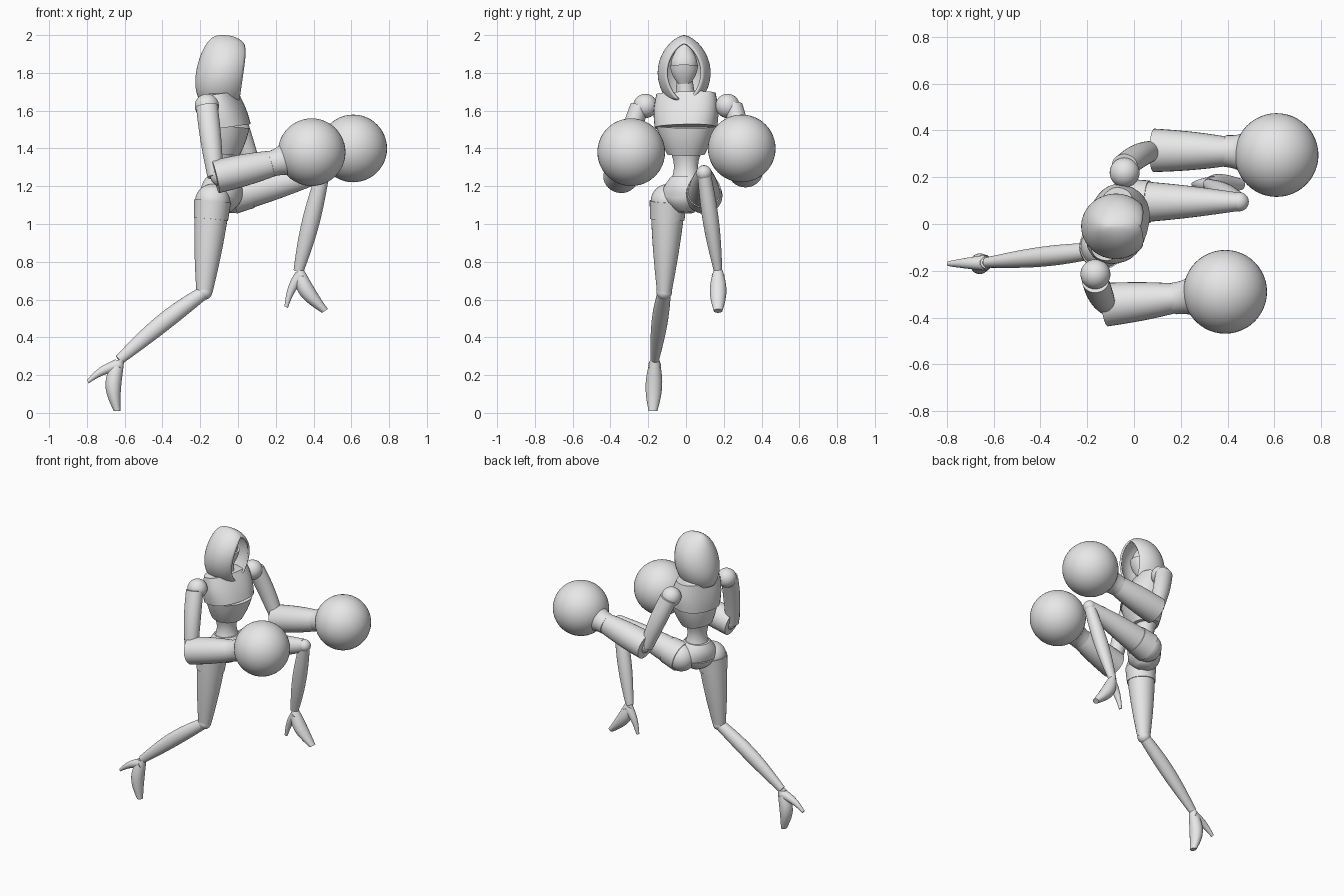
import bpy
import bmesh
from math import sin, cos, pi, radians, sqrt
from mathutils import Vector

cube = bpy.data.objects.get("Cube")
if cube:
    bpy.data.objects.remove(cube)

# One plain material for the whole figure
colour = (0.8, 0.8, 0.8, 1)
grey = bpy.data.materials.new("plain grey")
grey.use_nodes = True
grey.diffuse_color = colour
grey.node_tree.nodes["Principled BSDF"].inputs["Base Color"].default_value = colour


def finish(name, bm):
    """Turn a bmesh into a smooth shaded object that keeps its sharp edges."""
    bmesh.ops.recalc_face_normals(bm, faces=bm.faces)
    mesh = bpy.data.meshes.new(name)
    bm.to_mesh(mesh)
    bm.free()
    mesh.materials.append(grey)
    part = bpy.data.objects.new(name, mesh)
    bpy.context.collection.objects.link(part)
    bpy.ops.object.select_all(action='DESELECT')
    part.select_set(True)
    bpy.context.view_layer.objects.active = part
    bpy.ops.object.shade_smooth_by_angle(angle=radians(40))
    return part


def bridge(bm, rings):
    """Join neighbouring rows of vertices with quads."""
    for low, high in zip(rings, rings[1:]):
        for a, b, c, d in zip(low, low[1:], high[1:], high):
            bm.faces.new((a, b, c, d))


def mix(a, b, t):
    return a + (b - a) * t


def rounded_power(value, power):
    return abs(value) ** power * (1 if value >= 0 else -1)


def loft(name, start, end, radii, swell=0, depth=(1, 1), bow=(0, 0, 0),
         yaw=0, square=1, steps=12, sides=32):
    """Tapered, swelling tube from start to end, optionally bowed, turned or squared."""
    start, end, bow = Vector(start), Vector(end), Vector(bow)
    axis = (end - start).normalized()
    side = Vector((-sin(radians(yaw)), cos(radians(yaw)), 0))
    side = (side - axis * side.dot(axis)).normalized()
    other = side.cross(axis)
    bm = bmesh.new()
    rings = []
    for step in range(steps + 1):
        t = step / steps
        arch = sin(pi * t)
        centre = start.lerp(end, t) + bow * arch
        width = mix(*radii, t) + swell * arch
        thick = width * mix(*depth, t)
        ring = []
        for i in range(sides):
            angle = 2 * pi * i / sides
            ring.append(bm.verts.new(centre
                                     + side * width * rounded_power(cos(angle), square)
                                     + other * thick * rounded_power(sin(angle), square)))
        rings.append(ring)
    bridge(bm, [ring + ring[:1] for ring in rings])
    bm.faces.new(rings[0])
    bm.faces.new(rings[-1])
    return finish(name, bm)


def ball(name, centre, radius):
    bm = bmesh.new()
    bmesh.ops.create_uvsphere(bm, u_segments=48, v_segments=24, radius=radius)
    bmesh.ops.translate(bm, verts=bm.verts, vec=centre)
    return finish(name, bm)


# Hood: a tall egg with an arched opening at the front
bm = bmesh.new()
rings = []
levels, columns = 24, 40
for level in range(levels):
    lift = mix(-0.8, pi / 2 - 0.03, level / (levels - 1))
    centre_x = 0.015 * cos(2 * lift - 1.4) - 0.08
    depth = 0.145 * cos(lift) ** 0.8
    width = 0.14 * cos(lift) ** 1.3
    gap = 0.75 * sqrt(max(0, 1 - (lift / 0.9) ** 2))
    row = []
    for column in range(columns + 1):
        angle = mix(gap, 2 * pi - gap, column / columns)
        row.append(bm.verts.new((centre_x + depth * cos(angle), width * sin(angle) - 0.01,
                                 1.8 + 0.2 * sin(lift))))
    rings.append(row)
bridge(bm, rings)
bm.faces.new(rings[-1])
bmesh.ops.remove_doubles(bm, verts=bm.verts, dist=0.0002)
hood = finish("hood", bm)
shell = hood.modifiers.new("thickness", 'SOLIDIFY')
shell.thickness = 0.012
shell.offset = -1

# Face, mask and neck
loft("face", (-0.07, -0.01, 1.75), (-0.08, -0.01, 1.95), (0.03, 0.02), swell=0.045, depth=(0.9, 0.9))
loft("lower_mask", (-0.06, -0.01, 1.74), (-0.065, -0.01, 1.84), (0.03, 0.074),
     swell=0.01, depth=(0.7, 0.9))
loft("neck", (-0.09, 0, 1.64), (-0.08, -0.01, 1.79), (0.055, 0.04))

# Torso: stacked sections that twist towards the hips
loft("shoulder_yoke", (-0.095, 0, 1.68), (-0.095, 0, 1.7), (0.16, 0.09), depth=(0.55, 0.7), yaw=-16)
loft("chest_armour", (-0.07, 0, 1.51), (-0.095, 0, 1.69), (0.165, 0.16),
     swell=0.01, depth=(0.8, 0.52), yaw=-16, square=0.85)
loft("rib_armour", (-0.085, 0, 1.37), (-0.07, 0, 1.52), (0.1, 0.158),
     swell=0.005, depth=(0.9, 0.8), yaw=-16, square=0.9)
loft("abdomen", (-0.085, 0, 1.19), (-0.09, 0, 1.4), (0.1, 0.09), swell=-0.03, depth=(0.9, 0.9), yaw=-22)
loft("upper_pelvis", (-0.085, 0, 1.14), (-0.09, 0, 1.25), (0.145, 0.08),
     swell=0.01, depth=(0.7, 1), yaw=-28)
loft("lower_pelvis", (-0.075, 0, 1.06), (-0.085, 0, 1.14), (0.04, 0.145),
     swell=0.01, depth=(1, 0.7), yaw=-28)

# Arms: shoulder, elbow, wrist and glove centre of each side
arms = {
    "right": ((-0.165, -0.215, 1.625), (-0.12, -0.345, 1.25), (0.2, -0.315, 1.325), (0.39, -0.29, 1.38)),
    "left": ((-0.04, 0.22, 1.625), (0.085, 0.315, 1.28), (0.42, 0.31, 1.355), (0.61, 0.295, 1.4)),
}
for side, joints in arms.items():
    shoulder, elbow, wrist, hand = map(Vector, joints)
    outward = Vector((0, 0.03 if side == "left" else -0.03, 0))
    ball(side + "_shoulder", shoulder, 0.064)
    loft(side + "_upper_arm", shoulder + outward, elbow, (0.05, 0.042),
         swell=0.005, depth=(1.15, 1), bow=outward / 3)
    ball(side + "_elbow", elbow.lerp(wrist, 0.1), 0.06)
    loft(side + "_forearm", elbow, wrist, (0.093, 0.06), swell=0.005, depth=(0.95, 1.1))
    loft(side + "_glove_cuff", wrist.lerp(hand, -0.15), wrist.lerp(hand, 0.55), (0.068, 0.13), swell=-0.018)
    ball(side + "_glove", hand, 0.179)

# Legs: hip, knee, ankle, toe tip and heel tip of each side, with the bow of the shin
legs = {
    "left": ((-0.03, 0.095, 1.15), (0.45, 0.095, 1.27), (0.32, 0.17, 0.75),
             (0.46, 0.17, 0.54), (0.255, 0.17, 0.56), (0, 0, 0)),
    "right": ((-0.135, -0.095, 1.12), (-0.178, -0.115, 0.64), (-0.63, -0.165, 0.28),
              (-0.64, -0.175, 0.01), (-0.795, -0.17, 0.165), (0.01, 0, 0.02)),
}
for side, joints in legs.items():
    hip, knee, ankle, toe, heel, bow = map(Vector, joints)
    ball(side + "_hip", hip, 0.092)
    loft(side + "_hip_panel", hip, hip.lerp(knee, 0.2), (0.098, 0.091))
    loft(side + "_thigh", hip, knee, (0.093, 0.039), swell=0.005, depth=(1, 1.1))
    ball(side + "_knee", knee, 0.041)
    loft(side + "_shin", knee, ankle, (0.035, 0.022), swell=0.014, depth=(1, 1.2),
         bow=bow)
    loft(side + "_foot", ankle, toe, (0.025, 0.023), swell=0.02, depth=(1.1, 0.8), bow=(-0.025, 0, 0))
    loft(side + "_heel", ankle.lerp(toe, 0.1), heel, (0.034, 0.01), bow=(-0.01, 0, 0.01))
